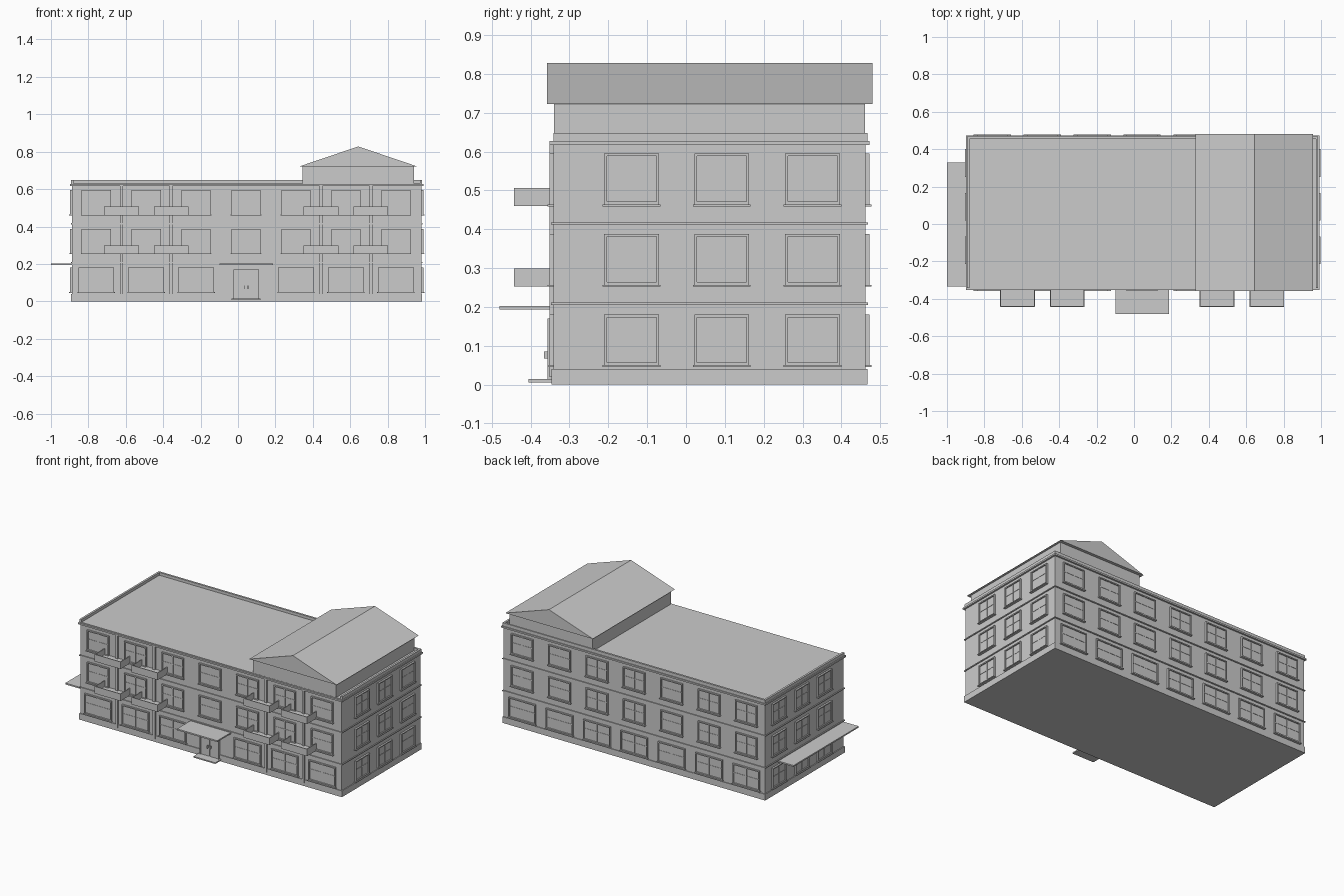
import bpy, bmesh
from mathutils import Vector

cube = bpy.data.objects.get("Cube")
if cube:
    bpy.data.objects.remove(cube)

grey = bpy.data.materials.new("plain_grey")
grey.use_nodes = True
colour = (0.6, 0.6, 0.6, 1)
grey.diffuse_color = colour
grey.node_tree.nodes["Principled BSDF"].inputs["Base Color"].default_value = colour

# Wall planes of the main block
X0, X1, Y0, Y1 = -0.888, 0.98, -0.341, 0.462
MID = (X0 + X1) / 2


def finish(name, bm):
    bmesh.ops.recalc_face_normals(bm, faces=bm.faces)
    mesh = bpy.data.meshes.new(name)
    bm.to_mesh(mesh)
    bm.free()
    mesh.materials.append(grey)
    obj = bpy.data.objects.new(name, mesh)
    bpy.context.collection.objects.link(obj)
    return obj


def add_box(bm, x0, x1, y0, y1, z0, z1):
    verts = bmesh.ops.create_cube(bm, size=1)["verts"]
    lo, hi = Vector((x0, y0, z0)), Vector((x1, y1, z1))
    for v in verts:
        v.co = Vector([lo[i] + (v.co[i] + 0.5) * (hi[i] - lo[i]) for i in range(3)])


def boxes(name, *items):
    bm = bmesh.new()
    for item in items:
        add_box(bm, *item)
    return finish(name, bm)


def wall_box(side, u0, u1, d0, d1, z0, z1):
    """Box on a wall: u runs along the wall, d outward from it."""
    if side == "front":
        return (u0, u1, Y0 - d1, Y0 - d0, z0, z1)
    if side == "back":
        return (u0, u1, Y1 + d0, Y1 + d1, z0, z1)
    if side == "left":
        return (X1 + d0, X1 + d1, u0, u1, z0, z1)
    return (X0 - d1, X0 - d0, u0, u1, z0, z1)


def band(name, out, z0, z1):
    return boxes(name, (X0 - out, X1 + out, Y0 - out, Y1 + out, z0, z1))


def window(side, floor, u, width, z0, z1):
    a, b, f = u - width / 2, u + width / 2, 0.007
    zm = z0 + (z1 - z0) * 0.55
    items = [
        (a, b, -0.005, 0.004, z0, z1),                      # pane
        (a, a + f, 0, 0.011, z0, z1), (b - f, b, 0, 0.011, z0, z1),
        (a + f, b - f, 0, 0.011, z1 - f, z1), (a + f, b - f, 0, 0.011, z0, z0 + f),
        (u - 0.003, u + 0.003, 0, 0.007, z0 + f, z1 - f),   # mullion
        (a + f, b - f, 0, 0.006, zm - 0.002, zm + 0.002),   # transom
        (a - 0.004, b + 0.004, 0, 0.016, z0 - 0.005, z0),   # sill
    ]
    boxes(f"{side}_window_{floor}", *[wall_box(side, *i) for i in items])


# Main block, plinth, string courses and cornice
boxes("main_walls", (X0, X1, Y0, Y1, 0, 0.63))
band("plinth", 0.005, 0, 0.04)
band("lower_string_course", 0.006, 0.205, 0.211)
band("upper_string_course", 0.006, 0.412, 0.418)
band("cornice", 0.011, 0.617, 0.627)

# Low parapet on the back and both ends
boxes("parapet",
      (X0 - 0.005, X0 + 0.008, Y0, Y1 + 0.005, 0.625, 0.648),
      (X1 - 0.008, X1 + 0.005, Y0, Y1 + 0.005, 0.625, 0.648),
      (X0 + 0.008, X1 - 0.008, Y1 - 0.008, Y1 + 0.005, 0.625, 0.648))

# Attic storey with its gable roof
boxes("attic_walls", (0.346, 0.94, Y0 + 0.001, Y1 - 0.001, 0.62, 0.723))
bm = bmesh.new()
gable = [bm.verts.new((x, -0.358, z)) for x, z in ((0.33, 0.722), (0.956, 0.722), (0.643, 0.828))]
face = bm.faces.new(gable)
extruded = bmesh.ops.extrude_face_region(bm, geom=[face])["geom"]
bmesh.ops.translate(bm, vec=(0, 0.838, 0),
                    verts=[g for g in extruded if isinstance(g, bmesh.types.BMVert)])
if not any(len(f.verts) == 3 and f.calc_center_median().y < 0 for f in bm.faces):
    bm.faces.new(gable)
finish("gable_roof", bm)

# Windows: seven bays front and back, three on each end
storeys = ((1, 0.05, 0.18), (2, 0.257, 0.388), (3, 0.464, 0.595))
for floor, z0, z1 in storeys:
    for bay in range(-3, 4):
        x = 0.043 + bay * 0.267
        width = 0.192 if floor == 1 else 0.156
        window("back", floor, x, width, z0, z1)
        if floor > 1 or bay:
            window("front", floor, x, width, z0, z1)
    for y in (-0.14, 0.092, 0.326):
        for side in ("left", "right"):
            window(side, floor, y, 0.141, z0, z1)

# Pilaster strips with a balcony on each upper storey
for x in (-0.623, -0.357, 0.443, 0.71):
    boxes("pilaster", (x - 0.008, x + 0.008, Y0 - 0.01, Y0, 0.02, 0.617))
    for z in (0.253, 0.46):
        a, b, front, t = x - 0.093, x + 0.093, -0.443, 0.005
        boxes("balcony",
              (a, b, front, Y0, z, z + 0.008),
              (a, b, front, front + t, z + 0.008, z + 0.046),
              (a, a + t, front + t, Y0, z + 0.008, z + 0.046),
              (b - t, b, front + t, Y0, z + 0.008, z + 0.046))

# Entrance: double door, frame, handles, step and canopy
door = 0.043
boxes("entrance_door", *[(door + s - 0.03, door + s + 0.03, Y0 - 0.01, Y0, 0.013, 0.163)
                         for s in (-0.031, 0.031)])
boxes("door_frame",
      (door - 0.068, door - 0.061, Y0 - 0.015, Y0, 0.012, 0.17),
      (door + 0.061, door + 0.068, Y0 - 0.015, Y0, 0.012, 0.17),
      (door - 0.061, door + 0.061, Y0 - 0.015, Y0, 0.163, 0.17))
boxes("door_handles", *[(door + s - 0.002, door + s + 0.002, Y0 - 0.024, Y0 - 0.008, 0.067, 0.085)
                        for s in (-0.01, 0.01)])
boxes("door_step", (door - 0.078, door + 0.078, -0.405, Y0, 0.006, 0.014))
boxes("entrance_canopy", (-0.1, 0.188, -0.48, Y0, 0.194, 0.203))
boxes("end_canopy", (-1, X0, -0.335, 0.33, 0.194, 0.203))
